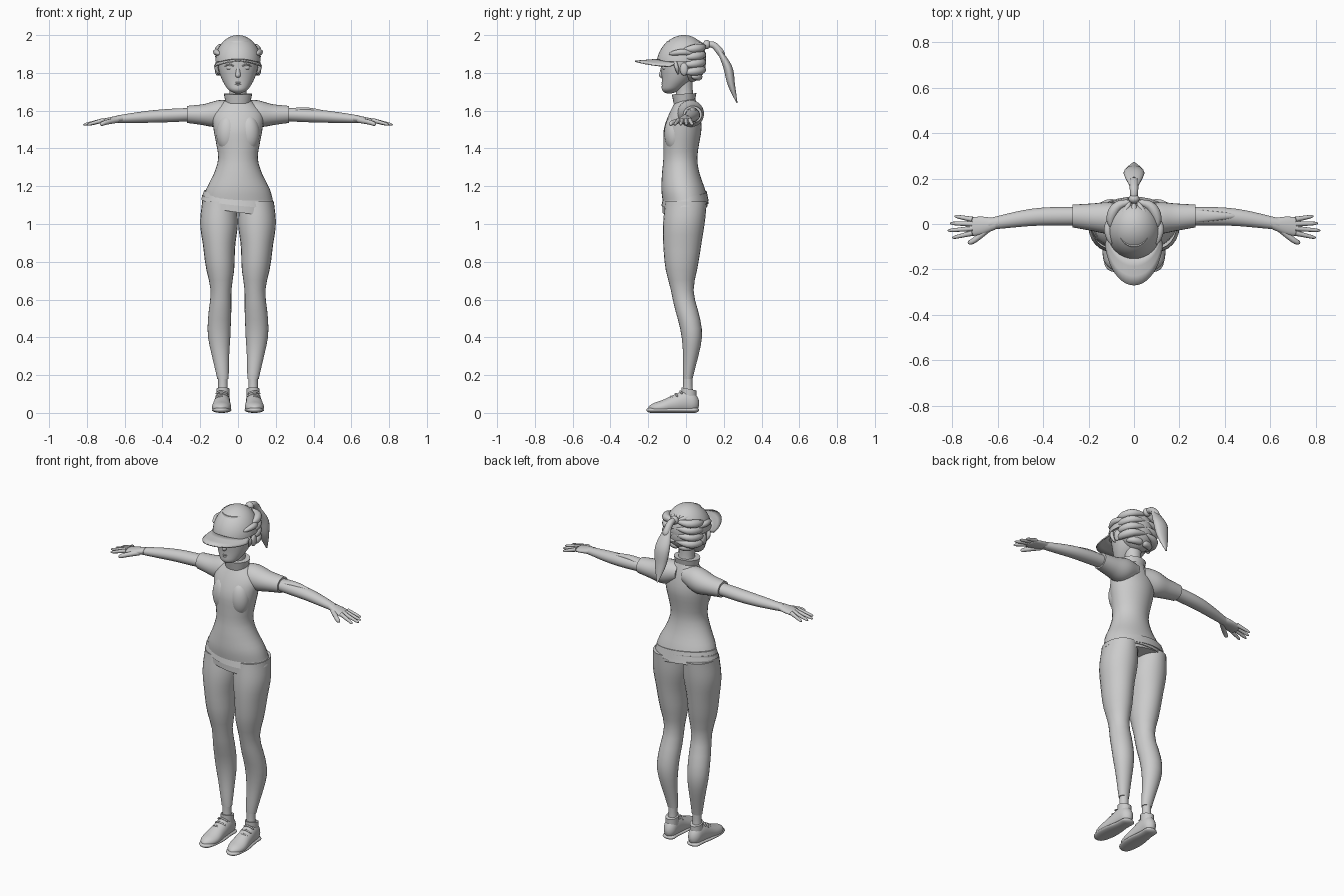
import bpy, bmesh
from math import sin, cos, pi, sqrt, radians
from mathutils import Vector, Matrix

cube = bpy.data.objects.get("Cube")
if cube:
    bpy.data.objects.remove(cube, do_unlink=True)

grey = bpy.data.materials.new("plain_grey")
grey.use_nodes = True
grey.diffuse_color = (0.6, 0.6, 0.6, 1)
grey.node_tree.nodes["Principled BSDF"].inputs["Base Color"].default_value = grey.diffuse_color

# For each axis, the two directions that span a section across it
ACROSS = {
    'X': (Vector((0, 1, 0)), Vector((0, 0, 1))),
    'Y': (Vector((1, 0, 0)), Vector((0, 0, 1))),
    'Z': (Vector((1, 0, 0)), Vector((0, 1, 0))),
}


def finish(name, bm, mirrored):
    """Turn a bmesh into a smooth shaded object, optionally repeated on the other side."""
    bmesh.ops.recalc_face_normals(bm, faces=bm.faces[:])
    mesh = bpy.data.meshes.new(name)
    bm.to_mesh(mesh)
    bm.free()
    mesh.materials.append(grey)
    obj = bpy.data.objects.new(name, mesh)
    bpy.context.scene.collection.objects.link(obj)
    bpy.ops.object.select_all(action='DESELECT')
    obj.select_set(True)
    bpy.context.view_layer.objects.active = obj
    bpy.ops.object.shade_smooth_by_angle(angle=radians(50))
    if mirrored:
        mirror = obj.modifiers.new("mirror", 'MIRROR')
        mirror.use_mirror_merge = False
    return obj


def profile(values, t):
    """A constant, or a smooth curve through evenly spaced values."""
    if isinstance(values, (int, float)):
        return values
    last = len(values) - 1
    i = min(int(t * last), last - 1)
    f = t * last - i
    here, there = values[i], values[i + 1]
    before = values[i - 1] if i > 0 else 2 * here - there
    after = values[i + 2] if i + 2 <= last else 2 * there - here
    slope_here, slope_there = (there - before) / 2, (after - here) / 2
    ease = f * f * (3 - 2 * f)
    return (here + (there - here) * ease + slope_here * f * (1 - f) ** 2
            - slope_there * f * f * (1 - f))


def rounding(t, start, end):
    """Shrinks sections towards a rounded start or end."""
    depth = 0
    if t < start:
        depth = (start - t) / start
    elif t > 1 - end:
        depth = (t - 1 + end) / end
    return max(sqrt(max(1 - depth * depth, 0)), 0.04)


def solid(name, x, y, z, wide, deep=None, axis=None, start=0, end=0, mirrored=False,
          sides=24, steps=28, floor=0, tilt_x=0, tilt_y=0):
    """Elliptical sections along an axis, or square to the path when no axis is given."""
    deep = wide if deep is None else deep

    def point(t):
        return Vector((profile(x, t), profile(y, t), profile(z, t)))

    bm = bmesh.new()
    rings = []
    for step in range(steps + 1):
        t = (1 - cos(pi * step / steps)) / 2
        if axis:
            across, along = ACROSS[axis]
        else:
            ahead = point(min(t + 0.01, 1)) - point(max(t - 0.01, 0))
            turn = ahead.to_track_quat('Z', 'Y')
            across, along = turn @ Vector((1, 0, 0)), turn @ Vector((0, 1, 0))
        size = rounding(t, start, end)
        ring = []
        for k in range(sides):
            angle = 2 * pi * k / sides
            p = point(t) + size * (across * profile(wide, t) * cos(angle)
                                   + along * profile(deep, t) * sin(angle))
            p.z = max(p.z + tilt_x * p.x + tilt_y * p.y, floor)
            ring.append(bm.verts.new(p))
        rings.append(ring)
    for low, high in zip(rings, rings[1:]):
        for k in range(sides):
            bm.faces.new((low[k - 1], low[k], high[k], high[k - 1]))
    bm.faces.new(rings[0])
    bm.faces.new(rings[-1])
    return finish(name, bm, mirrored)


def strand(name, x, y, z, wide, mirrored=True):
    """Round tapered tube for hair, laces and small facial lines."""
    return solid(name, x, y, z, wide, start=0.2, end=0.2, mirrored=mirrored, sides=10, steps=16)


def ball(name, centre, radii, mirrored=False):
    bm = bmesh.new()
    bmesh.ops.create_uvsphere(bm, u_segments=28, v_segments=16, radius=1,
                              matrix=Matrix.Translation(centre) @ Matrix.Diagonal((*radii, 1)))
    return finish(name, bm, mirrored)


# Legs in tight leggings, with bare ankles
solid("legging", axis='Z', mirrored=True, z=(1.12, .18), x=(.1, .1, .09, .1, .08),
      y=(0, -.02, -.02, .03, .01), wide=(.09, .1, .085, .075, .055, .06, .06, .045, .03),
      deep=(.11, .11, .1, .085, .06, .06, .055, .04, .025))
solid("ankle", axis='Z', mirrored=True, z=(.2, .08), x=.08, y=.01, wide=(.025, .025, .03))

# Shoes: upper, collar, sole and laces
solid("shoe_upper", axis='Y', mirrored=True, y=(.07, -.2), x=(.08, .09), z=(.05, .06, .045, .03, .025),
      wide=(.035, .04, .045, .05, .03), deep=(.05, .06, .05, .035, .02), start=.15, end=.15, floor=.01)
solid("shoe_collar", axis='Z', mirrored=True, z=(.08, .13), x=.08, y=.015, wide=.035, deep=.04, tilt_y=-.2)
solid("shoe_sole", axis='Y', mirrored=True, y=(.07, -.21), x=(.08, .09), z=.015,
      wide=(.04, .04, .05, .05, .03), deep=.015, start=.1, end=.1)
for row in range(3):
    y, z = -.03 - row * .025, .115 - row * .014
    strand("shoe_lace", x=(.05, .09, .12), y=(y + .01, y, y + .01), z=(z - .015, z, z - .015), wide=.005)

# Shirt body, bust, flared hem and waistband
solid("shirt_body", axis='Z', z=(1.1, 1.67), x=0, y=(0, -.03, -.02, 0), sides=32, tilt_y=.05,
      wide=(.19, .17, .13, .105, .115, .13, .13, .05), deep=(.12, .115, .1, .09, .095, .1, .08, .045))
ball("bust", (.055, -.06, 1.48), (.06, .055, .1), mirrored=True)
solid("hem_flare", axis='Z', z=(1.16, 1.11), x=0, y=-.005, wide=(.18, .195), deep=(.115, .125),
      sides=32, tilt_x=-.1, tilt_y=.1)
solid("waistband", axis='Z', z=(1.13, 1.08), x=0, y=-.005, wide=.19, deep=.12,
      sides=32, tilt_x=-.13, tilt_y=.15)

# Sleeves, bare arms and a raised fold beyond the left sleeve
solid("sleeve", axis='X', mirrored=True, x=(.02, .27), y=(.02, .035), z=(1.6, 1.58, 1.58),
      wide=(.055, .07, .06, .05), deep=(.05, .07, .055, .045))
solid("arm", axis='X', mirrored=True, x=(.24, .64), y=(.035, .03, 0), z=(1.58, 1.57, 1.555),
      wide=(.04, .04, .035, .025), deep=(.035, .035, .03, .02))
solid("sleeve_fold", axis='X', x=(.26, .46), y=.035, z=(1.6, 1.605, 1.59), wide=(.03, .01),
      deep=.012, start=.1, end=.2)

# Hands: palm, four fingers and a thumb
solid("palm", axis='X', mirrored=True, x=(.61, .74), y=(0, -.015), z=(1.56, 1.54),
      wide=(.025, .04, .04), deep=(.02, .012), end=.2)
for index, reach in enumerate((.79, .81, .82, .8)):
    solid("finger", mirrored=True, x=(.71, reach), y=(.02 - .02 * index, .035 - .032 * index),
          z=(1.55, 1.525), wide=(.012, .007), end=.2, sides=10, steps=12)
solid("thumb", mirrored=True, x=(.64, .7, .73), y=(-.02, -.07, -.085), z=(1.55, 1.525),
      wide=(.015, .01), end=.2, sides=10, steps=12)

# Neck and standing collar
solid("neck", axis='Z', z=(1.6, 1.78), x=0, y=(0, -.015), wide=(.06, .045, .05))
solid("collar", axis='Z', z=(1.64, 1.69), x=0, y=-.01, wide=(.065, .075), deep=(.055, .065), tilt_y=.05)

# Head and face
solid("head", axis='Z', z=(1.69, 1.97), x=0, y=(-.09, -.05, -.03, -.02, -.02), sides=32, start=.1,
      wide=(.04, .083, .105, .107, .07), deep=(.04, .078, .103, .11, .08))
solid("nose", axis='Z', z=(1.84, 1.775), x=0, y=(-.123, -.13), wide=(.007, .017), end=.3, sides=14)
for lip, height in (("upper_lip", 1.748), ("lower_lip", 1.738)):
    ball(lip, (0, -.12, height), (.022, .01, .006))
ball("eye", (.043, -.106, 1.828), (.022, .02, .016), mirrored=True)
for line, height in (("eyelid", 1.835), ("eyebrow", 1.855)):
    strand(line, x=(.02, .045, .07), y=(-.13, -.125, -.105), z=(height, height + .01, height), wide=.004)
ball("ear", (.11, -.01, 1.82), (.013, .022, .034), mirrored=True)

# Cap: dome and a curved, drooping brim
solid("cap_dome", axis='Z', z=(1.86, 2), x=0, y=(-.025, -.01), wide=.12, deep=.13, end=1, sides=32)
bm = bmesh.new()
strips = []
for step in range(-10, 11):
    side, front = sin(radians(8 * step)), cos(radians(8 * step))
    inner = Vector((.115 * side, -.025 - .12 * front, 1.875 - .02 * side * side))
    outer = Vector((.13 * side, -.05 - .22 * front, 1.865 - .03 * side * side))
    strips.append([bm.verts.new(inner.lerp(outer, part / 3)) for part in range(4)])
for left, right in zip(strips, strips[1:]):
    for part in range(3):
        bm.faces.new((left[part], right[part], right[part + 1], left[part + 1]))
brim = finish("cap_brim", bm, mirrored=False)
brim.modifiers.new("thickness", 'SOLIDIFY').thickness = .007

# Hair: back mass, swept locks and side locks
ball("hair_back", (0, .02, 1.85), (.105, .085, .1))
for row in range(4):
    z = 1.8 + row * .04
    strand("swept_lock", x=(.1, .1, .07, 0), y=(-.02, .03, .08, .1), z=(z, z + .01, z + .02),
           wide=(.01, .024, .01))
strand("nape_lock", x=(.08, .05, 0), y=(.03, .06, .07), z=1.78, wide=(.01, .02, .02))
strand("temple_lock", x=(.1, .115, .09), y=(-.09, -.02, .05), z=(1.9, 1.91, 1.9), wide=(.01, .017, .01))
strand("cheek_lock", x=(.1, .115, .1), y=(-.06, -.04), z=(1.87, 1.79), wide=(.008, .011, .004))
for side in (-.05, 0, .05):
    drop = abs(side) * .3
    strand("crown_lock", x=(side * .4, side, side * .3), y=(-.06, .02, .1),
           z=(1.985, 1.975 - drop, 1.945), wide=(.005, .015, .01), mirrored=False)

# Ponytail: tie, root and flattened leaf-shaped tail
ball("hair_tie", (0, .11, 1.95), (.024, .02, .024))
strand("tail_root", x=0, y=(.1, .15, .2), z=(1.95, 1.945, 1.885), wide=(.015, .022), mirrored=False)
solid("ponytail", axis='Z', z=(1.93, 1.64), x=0, y=(.17, .22, .24, .27), sides=14,
      wide=(.02, .045, .035, .005), deep=(.012, .025, .02, .003))
